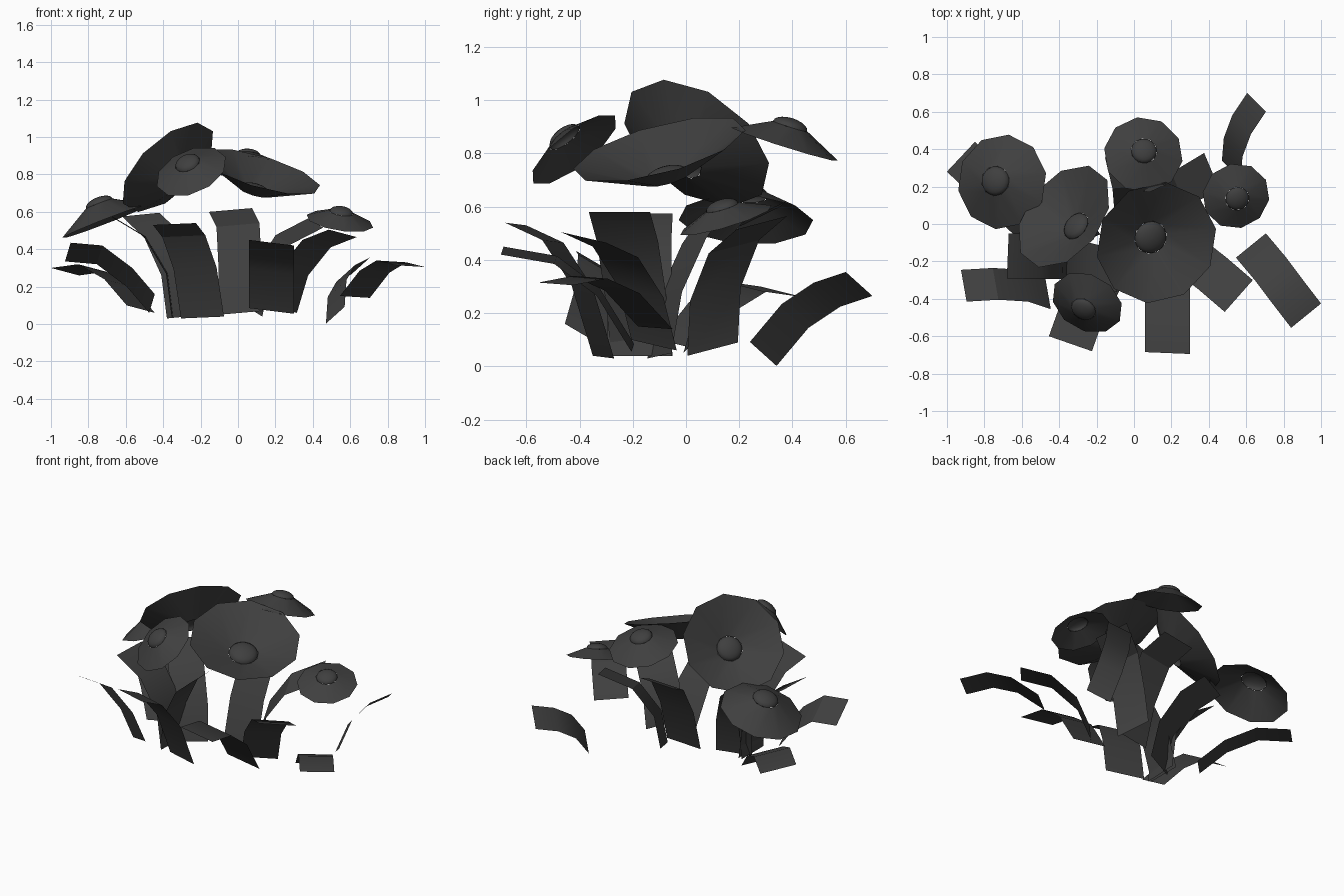
import bpy, bmesh, math
from mathutils import Vector

old = bpy.data.objects.get("Cube")
if old:
    bpy.data.objects.remove(old, do_unlink=True)

# One dark grey for the whole plant
grey = bpy.data.materials.new("dark_grey")
grey.use_nodes = True
grey.diffuse_color = (0.05, 0.05, 0.05, 1)
grey.node_tree.nodes["Principled BSDF"].inputs["Base Color"].default_value = (0.05, 0.05, 0.05, 1)


def make_object(name, bm):
    mesh = bpy.data.meshes.new(name)
    bm.to_mesh(mesh)
    bm.free()
    mesh.materials.append(grey)
    obj = bpy.data.objects.new(name, mesh)
    bpy.context.collection.objects.link(obj)
    bpy.ops.object.select_all(action='DESELECT')
    obj.select_set(True)
    bpy.context.view_layer.objects.active = obj
    bpy.ops.object.shade_smooth_by_angle(angle=math.radians(30))
    return obj


def lathe(name, profile, sides, center, normal, spin=0):
    """Spin (radius, height) pairs around the given axis."""
    bm = bmesh.new()
    rings = []
    for r, h in profile:
        angles = [math.tau * i / sides + math.radians(spin) for i in range(sides)]
        rings.append([bm.verts.new((r * math.cos(a), r * math.sin(a), h)) for a in angles])
    for a, b in zip(rings, rings[1:]):
        for i in range(sides):
            j = (i + 1) % sides
            bm.faces.new((a[i], a[j], b[j], b[i]))
    if profile[-1][0] < 0.02:
        bm.faces.new(rings[-1])
    obj = make_object(name, bm)
    obj.location = center
    obj.rotation_euler = Vector(normal).to_track_quat('Z', 'Y').to_euler()


def flower(name, center, normal, radius, height, button, spin=0):
    """Ten-sided cone of petals (negative height makes a bowl) with a domed centre."""
    lathe(name + "_petals", [(radius, 0), (button, height)], 10, center, normal, spin)
    steps = 5
    dome = []
    for k in range(steps):
        t = k / steps * math.pi / 2
        dome.append((button * 0.97 * math.cos(t), height + button * 0.45 * math.sin(t)))
    dome.append((0.005, height + button * 0.45))
    lathe(name + "_centre", dome, 20, center, normal)


def leaf(name, side, path):
    """Bent strip along a path; side is half the strip width as a vector."""
    bm = bmesh.new()
    s = Vector(side)
    rows = [(bm.verts.new(Vector(p) - s), bm.verts.new(Vector(p) + s)) for p in path]
    for a, b in zip(rows, rows[1:]):
        bm.faces.new((a[0], a[1], b[1], b[0]))
    bmesh.ops.recalc_face_normals(bm, faces=bm.faces)
    if sum(f.normal.z for f in bm.faces) < 0:
        bmesh.ops.reverse_faces(bm, faces=bm.faces)
    make_object(name, bm)


# Flowers
flower("middle_flower", (0.12, -0.10, 0.815), (0.27, -0.25, 0.93), 0.335, -0.115, 0.09)
flower("tall_flower", (-0.375, 0.04, 0.838), (-0.6, 0.47, 0.64), 0.312, -0.11, 0.08, 18)
flower("right_flower", (-0.705, 0.225, 0.55), (-0.36, 0.05, 0.93), 0.255, 0.10, 0.08)
flower("left_flower", (0.545, 0.15, 0.55), (0.15, -0.28, 0.94), 0.182, 0.05, 0.065)
flower("front_flower", (-0.25, -0.42, 0.815), (-0.33, -0.58, 0.74), 0.20, 0.06, 0.07)
flower("back_flower", (0.05, 0.37, 0.835), (0.05, 0.3, 0.95), 0.212, 0.07, 0.07)

# Spreading leaves, each from tip to base
leaf("front_leaf", (0.12, -0.005, -0.015),
     [(0.18, -0.69, 0.435), (0.18, -0.49, 0.40), (0.18, -0.33, 0.28), (0.18, -0.2, 0.07)])
leaf("front_right_leaf", (0.115, -0.04, 0.005),
     [(-0.34, -0.64, 0.535), (-0.29, -0.50, 0.47), (-0.23, -0.39, 0.3), (-0.19, -0.31, 0.035)])
leaf("front_left_leaf", (0.075, 0.085, -0.02),
     [(0.56, -0.385, 0.485), (0.42, -0.265, 0.43), (0.30, -0.17, 0.28), (0.24, -0.12, 0.08)])
leaf("right_leaf", (0.015, -0.085, 0.05),
     [(-0.91, -0.33, 0.385), (-0.74, -0.32, 0.37), (-0.58, -0.33, 0.25), (-0.46, -0.37, 0.11)])
leaf("left_leaf", (0.08, 0.065, -0.005),
     [(0.92, -0.49, 0.31), (0.82, -0.36, 0.335), (0.73, -0.24, 0.28), (0.625, -0.115, 0.145)])
leaf("back_left_leaf", (0.05, -0.05, 0.045),
     [(0.655, 0.65, 0.31), (0.575, 0.53, 0.27), (0.53, 0.41, 0.19), (0.52, 0.29, 0.047)])
leaf("back_right_leaf", (0.075, 0.08, -0.02),
     [(-0.925, 0.36, 0.28), (-0.78, 0.22, 0.30), (-0.64, 0.09, 0.22), (-0.52, -0.02, 0.08)])

# Upright leaves under the flowers
leaf("left_upright_leaf", (0.04, -0.095, -0.025),
     [(0.415, 0.285, 0.54), (0.24, 0.18, 0.45), (0.13, 0.11, 0.27), (0.09, 0.1, 0.065)])
leaf("back_upright_leaf", (0.115, 0.01, 0.01),
     [(-0.04, 0.365, 0.61), (0.0, 0.2, 0.53), (0.01, 0.08, 0.33), (0.015, 0.0, 0.06)])
leaf("right_upright_leaf", (0.005, 0.12, 0),
     [(-0.675, -0.17, 0.575), (-0.5, -0.175, 0.47), (-0.38, -0.175, 0.27), (-0.35, -0.175, 0.04)])
leaf("inner_upright_leaf", (0.0, 0.115, 0),
     [(-0.09, -0.25, 0.58), (-0.22, -0.22, 0.47), (-0.33, -0.19, 0.27), (-0.37, -0.165, 0.04)])
leaf("rear_right_upright_leaf", (0.10, 0.045, 0.01),
     [(-0.52, 0.11, 0.585), (-0.40, 0.03, 0.47), (-0.31, -0.06, 0.27), (-0.28, -0.1, 0.04)])
